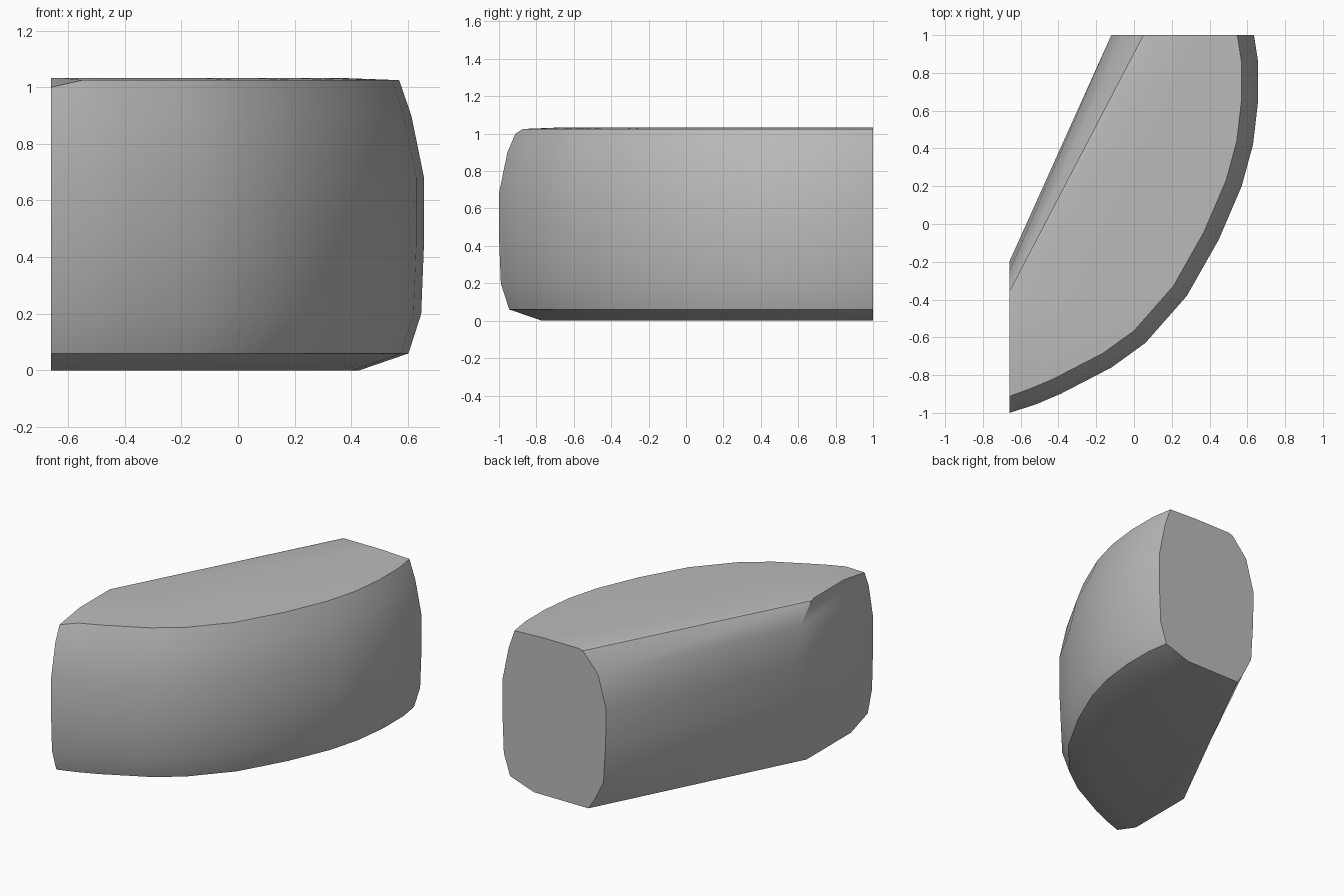
import bpy
import bmesh
import math
from mathutils import Vector

if "Cube" in bpy.data.objects:
    bpy.data.objects.remove(bpy.data.objects["Cube"])

END_X, END_Y = -0.66, 1.0

# Widest outline of the curved outer side, from front end to back end
OUTER = [Vector(p) for p in (
    (END_X, -1.0), (-0.52, -0.955), (-0.39, -0.9), (-0.12, -0.76), (0.06, -0.63),
    (0.28, -0.38), (0.45, -0.08), (0.57, 0.2), (0.63, 0.42), (0.657, 0.65),
    (0.657, 0.86), (0.635, END_Y))]

# Levels: height, inset of the outer side, x of the chord at the back end,
# y of the chord at the front end
LEVELS = [
    (0.0, 0.23, 0.01, -0.31),
    (0.06, 0.055, -0.03, -0.28),
    (0.2, 0.01, -0.1, -0.22),
    (0.45, 0.0, -0.115, -0.2),
    (0.68, 0.0, -0.12, -0.2),
    (0.9, 0.045, -0.06, -0.25),
    (1.025, 0.088, 0.05, -0.36),
    (1.033, 0.3, 0.08, -0.39),
]


def level_points(z, inset, chord_x, chord_y):
    """One closed section, with both cut ends kept in their planes."""
    points = []
    last = len(OUTER) - 1
    for i, p in enumerate(OUTER):
        if i == 0:
            q = p + Vector((0, inset))
        elif i == last:
            q = p - Vector((inset, 0))
        else:
            along = (OUTER[i + 1] - OUTER[i - 1]).normalized()
            q = p + Vector((-along.y, along.x)) * inset
            q.x = max(q.x, END_X + 0.02 * i)
        points.append(Vector((q.x, q.y, z)))
    points.append(Vector((chord_x, END_Y, z)))
    points.append(Vector((END_X, chord_y, z)))
    return points


# Loft the sections into the solid wedge
bm = bmesh.new()
rings = []
for level in LEVELS:
    rings.append([bm.verts.new(p) for p in level_points(*level)])
rings[-2][0].co.z = 1.0      # dipped top corner at the front end
for low, high in zip(rings, rings[1:]):
    for i in range(len(low)):
        j = (i + 1) % len(low)
        bm.faces.new((low[i], low[j], high[j], high[i]))
bm.faces.new(rings[0][::-1])
bm.faces.new(rings[-1])
bmesh.ops.recalc_face_normals(bm, faces=bm.faces[:])

mesh = bpy.data.meshes.new("stone_wedge")
bm.to_mesh(mesh)
bm.free()
stone = bpy.data.objects.new("stone_wedge", mesh)
bpy.context.collection.objects.link(stone)

# Plain grey surface
grey = bpy.data.materials.new("stone_grey")
grey.use_nodes = True
colour = (0.5, 0.5, 0.5, 1.0)
grey.diffuse_color = colour
grey.node_tree.nodes["Principled BSDF"].inputs["Base Color"].default_value = colour
mesh.materials.append(grey)

# Soft sides, crisp rims
bpy.ops.object.select_all(action="DESELECT")
stone.select_set(True)
bpy.context.view_layer.objects.active = stone
bpy.ops.object.shade_smooth_by_angle(angle=math.radians(36))
